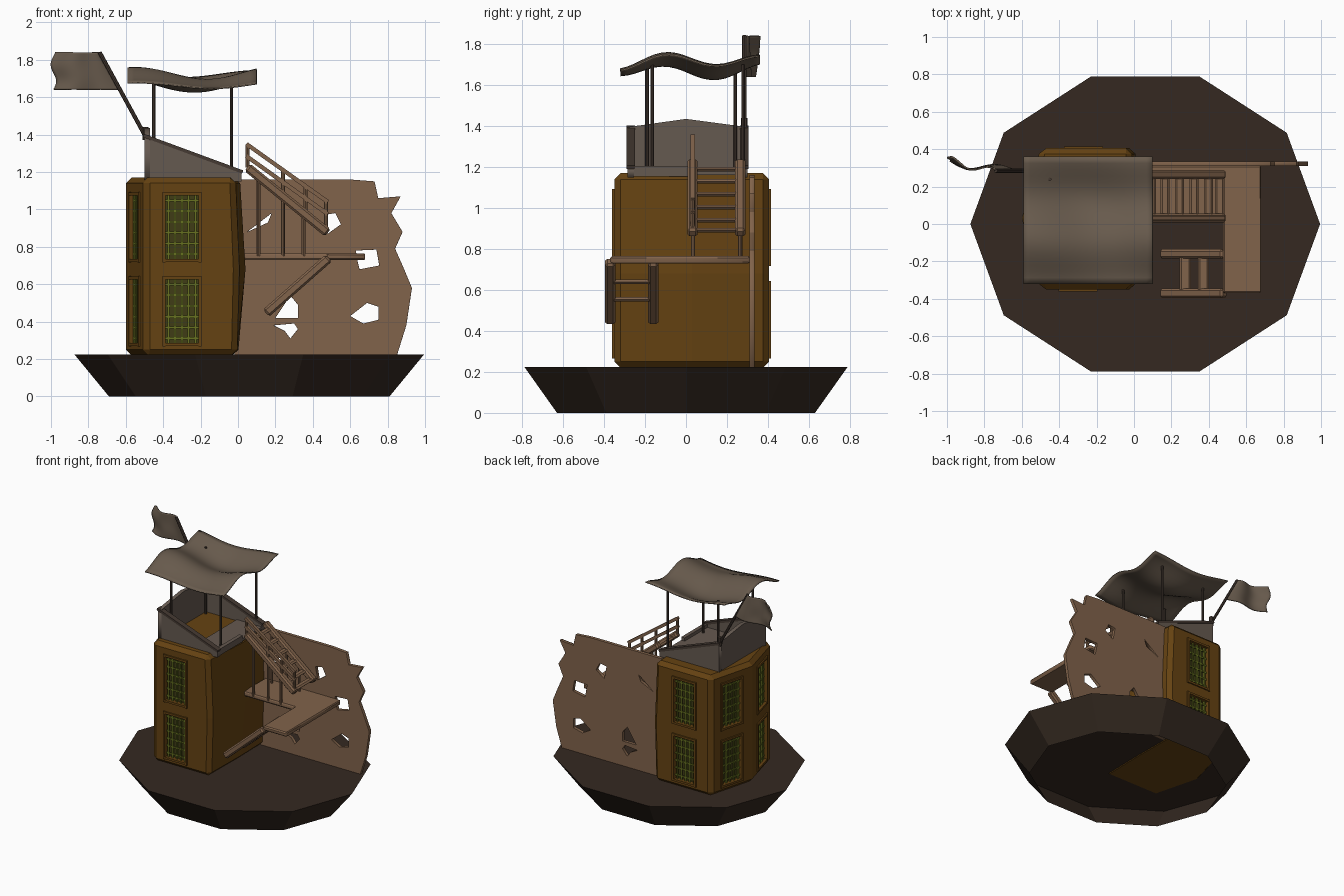
import bpy, bmesh
from math import sin, cos, pi, radians
from mathutils import Vector, Matrix

if "Cube" in bpy.data.objects:
    bpy.data.objects.remove(bpy.data.objects["Cube"])

Z = Vector((0, 0, 1))


def mat(name, *rgb):
    m = bpy.data.materials.new(name)
    m.diffuse_color = (*rgb, 1)
    m.use_nodes = True
    m.node_tree.nodes["Principled BSDF"].inputs["Base Color"].default_value = m.diffuse_color
    return m


EARTH = mat("earth", .035, .022, .015)
OCHRE = mat("ochre", .13, .055, .006)
GREEN = mat("window_green", .14, .17, .015)
GLASS = mat("dark_glass", .05, .045, .008)
WOOD = mat("wood", .22, .125, .07)
GREY = mat("weathered", .13, .10, .08)
DARK = mat("dark_wood", .06, .042, .032)
CLOTH = mat("cloth", .14, .105, .075)


def finish(name, bm, material, bevel=0):
    me = bpy.data.meshes.new(name)
    bmesh.ops.recalc_face_normals(bm, faces=bm.faces)
    bm.to_mesh(me)
    bm.free()
    me.materials.append(material)
    ob = bpy.data.objects.new(name, me)
    bpy.context.collection.objects.link(ob)
    if bevel:
        b = ob.modifiers.new("Bevel", 'BEVEL')
        b.width, b.segments, b.limit_method = bevel, 1, 'ANGLE'
        b.angle_limit = radians(35)
    return ob


def baked(ob):
    dg = bpy.context.evaluated_depsgraph_get()
    return bpy.data.meshes.new_from_object(ob.evaluated_get(dg))


def box(bm, size, M):
    bmesh.ops.create_cube(bm, size=1, matrix=M @ Matrix.Diagonal((*size, 1)))


def beam(bm, p, q, w, h):
    p, q = Vector(p), Vector(q)
    d = (q - p).normalized()
    side = d.cross(Z) if abs(d.z) < .99 else Vector((0, 1, 0))
    side.normalize()
    M = Matrix((d, side, d.cross(side))).transposed().to_4x4()
    box(bm, ((q - p).length, w, h), Matrix.Translation((p + q) / 2) @ M)


def rod(bm, p, q, r, n=8):
    p, q = Vector(p), Vector(q)
    M = Matrix.Translation((p + q) / 2) @ (q - p).to_track_quat('Z', 'Y').to_matrix().to_4x4()
    bmesh.ops.create_cone(bm, cap_ends=True, segments=n, radius1=r, radius2=r,
                          depth=(q - p).length, matrix=M)


def loft(rings, bottom=True):
    bm = bmesh.new()
    vs = [[bm.verts.new(c) for c in r] for r in rings]
    n = len(rings[0])
    for a, b in zip(vs, vs[1:]):
        for i in range(n):
            bm.faces.new((a[i], a[(i + 1) % n], b[(i + 1) % n], b[i]))
    bm.faces.new(vs[-1])
    if bottom:
        bm.faces.new(vs[0][::-1])
    return bm


XZ = Matrix.Rotation(pi / 2, 4, 'X')
YZ = Matrix(((0, 0, 1, 0), (1, 0, 0, 0), (0, 1, 0, 0), (0, 0, 0, 1)))


def plate(name, outlines, thick, M, material, bevel=0):
    """Flat slab; outlines after the first are holes."""
    cu = bpy.data.curves.new(name, 'CURVE')
    cu.dimensions, cu.fill_mode, cu.extrude = '2D', 'BOTH', thick / 2
    for pts in outlines:
        s = cu.splines.new('POLY')
        s.points.add(len(pts) - 1)
        for sp, c in zip(s.points, pts):
            sp.co = (*c, 0, 1)
        s.use_cyclic_u = True
    tmp = bpy.data.objects.new("tmp", cu)
    bpy.context.collection.objects.link(tmp)
    bpy.context.view_layer.update()
    me = baked(tmp)
    bpy.data.objects.remove(tmp)
    bm = bmesh.new()
    bm.from_mesh(me)
    bmesh.ops.remove_doubles(bm, verts=bm.verts, dist=1e-4)
    bm.transform(M)
    return finish(name, bm, material, bevel)


# Ten-sided earth base, open below
finish("base", loft([[(.06 + rx * cos(i * pi / 5), ry * sin(i * pi / 5), z) for i in range(10)]
                     for rx, ry, z in ((.75, .662, 0), (.935, .83, .225))], False), EARTH)

# Tower with pointed left side and bulging right side
tower = finish("tower", loft([[(-.5, -.35, z), (xr, -.35, z), (xm, .03, z), (xr, .405, z),
                               (-.5, .405, z), (-.6, .03, z)]
                              for z, xr, xm in ((.22, -.005, .0), (.68, .005, .04), (1.17, -.015, .01))]),
               OCHRE, .03)

# Windows: recess, frame and lattice on four faces, two storeys
cut, frame, bars, glass = (bmesh.new() for _ in range(4))
W, H = .18, .345
for c, n in (((-.30, -.35), (0, -1)), ((-.27, .405), (0, 1)),
             ((-.55, -.16), (-.38, -.1)), ((-.55, .2175), (-.375, .1))):
    n = Vector((*n, 0)).normalized()
    t = n.cross(Z)
    R = Matrix((t, n, Z)).transposed().to_4x4()
    for zc in (.455, .905):
        M = Matrix.Translation((*c, zc)) @ R
        T = lambda x, y, z: M @ Matrix.Translation((x, y, z))
        box(cut, (W, .08, H), M)
        box(glass, (W, .006, H), T(0, -.036, 0))
        for s in (-1, 1):
            box(frame, (.016, .02, H + .032), T(s * (W / 2 + .006), 0, 0))
            box(frame, (W, .02, .016), T(0, 0, s * (H / 2 + .006)))
        for i in range(5):
            box(bars, (.011, .012, H), T((i - 2) * W / 5, -.016, 0))
        for i in range(6):
            box(bars, (W, .010, .011), T(0, -.017, (i - 2.5) * H / 6))
cutter = finish("window_cutter", cut, OCHRE)
cutter.hide_render = True
b = tower.modifiers.new("Recess", 'BOOLEAN')
b.object, b.operation, b.solver = cutter, 'DIFFERENCE', 'EXACT'
bpy.context.view_layer.update()
me = baked(tower)
tower.modifiers.clear()
tower.data = me
bpy.data.objects.remove(cutter)
finish("window_frames", frame, OCHRE)
finish("window_lattice", bars, GREEN)
finish("window_glass", glass, GLASS)

# Roof parapet: sloped sides, peaked end wall, low right wall
slope = [(-.5, 1.15), (.02, 1.15), (.02, 1.195), (-.5, 1.39)]
for nm, y in (("front", -.27), ("back", .285)):
    plate("parapet_" + nm, [slope], .03, Matrix.Translation((0, y, 0)) @ XZ, GREY)
plate("parapet_end", [[(-.285, 1.13), (.3, 1.13), (.3, 1.395), (.0, 1.435), (-.285, 1.395)]],
      .03, Matrix.Translation((-.485, 0, 0)) @ YZ, GREY)
trim = bmesh.new()
for y in (-.27, .285):
    beam(trim, (-.505, y, 1.395), (.025, y, 1.2), .042, .018)
rod(trim, (-.495, .285, 1.37), (-.495, .285, 1.44), .016)
finish("parapet_trim", trim, DARK)
low = bmesh.new()
beam(low, (.005, -.27, 1.18), (.005, .03, 1.18), .03, .05)
beam(low, (-.2, .0, 1.17), (.02, .0, 1.17), .54, .02)
finish("roof_deck", low, GREY)

# Canopy posts, flag pole
posts = bmesh.new()
for x, y, z in ((-.45, -.19, 1.16), (-.45, .24, 1.16), (-.035, -.165, 1.16), (-.035, .28, 1.16)):
    rod(posts, (x, y, z), (x, y, 1.70), .009)
rod(posts, (-.5, .285, 1.40), (-.74, .285, 1.84), .011)
finish("posts", posts, DARK)


def cloth(name, f, n=20):
    bm = bmesh.new()
    bmesh.ops.create_grid(bm, x_segments=n, y_segments=n, size=.5)
    for v in bm.verts:
        v.co = f(v.co.x + .5, v.co.y + .5)
    for fc in bm.faces:
        fc.smooth = True
    s = finish(name, bm, CLOTH).modifiers.new("Solidify", 'SOLIDIFY')
    s.thickness, s.offset = .008, 0


def canopy(u, v):
    x, y = -.59 + .69 * u, -.32 + .68 * v
    return x, y, 1.695 + .025 * cos(8 * (x + .6)) + .032 * cos(13 * (y + .1)) + .012 * sin(9 * x + 7 * y)


def flag(u, v):
    x = -.63 - .11 * v
    end = -.985 + .015 * sin(7 * v)
    return x + (end - x) * u, .287 + .045 * u + .028 * sin(6.5 * u + 1.2 * v) * u ** .4, 1.64 + .2 * v


cloth("canopy", canopy)
cloth("flag", flag)

# Ruined wall with ragged holes
plate("ruined_wall", [
    [(-.02, .22), (.85, .22), (.90, .38), (.93, .58), (.88, .70), (.84, .79), (.88, .88), (.82, .98),
     (.87, 1.07), (.75, 1.06), (.73, 1.15), (.6, 1.16), (-.02, 1.16)],
    [(.48, .87), (.55, .92), (.52, .98), (.46, .97)],
    [(.63, .78), (.74, .785), (.755, .70), (.65, .68), (.64, .72)],
    [(.60, .43), (.69, .50), (.75, .48), (.75, .41), (.67, .39)],
    [(.19, .38), (.30, .39), (.32, .36), (.28, .31), (.25, .35)],
    [(.20, .42), (.32, .42), (.32, .49), (.28, .54)],
    [(.05, .88), (.16, .93), (.18, .98)]], .025, Matrix.Translation((0, .322, 0)) @ XZ, WOOD, .006)

# L-shaped landing
plate("landing", [[(.02, .03), (.475, .03), (.475, -.37), (.68, -.37), (.68, .312), (.02, .312)]],
      .036, Matrix.Translation((0, 0, .747)), WOOD, .008)


def stairs(name, p, q, ys, steps, tread):
    bm = bmesh.new()
    p, q = Vector(p), Vector(q)
    for y in ys:
        o = Vector((0, y, 0))
        beam(bm, p + o, q + o, .05, .05)
    for k in steps:
        c = p.lerp(q, k)
        beam(bm, (c.x, ys[0], c.z), (c.x, ys[1], c.z), tread, .022)
    return finish(name, bm, WOOD, .012)


stairs("upper_stairs", (.05, 0, 1.225), (.48, 0, .875), (.032, .265), (.1, .27, .45, .63, .81, .95), .05)
stairs("lower_stairs", (.15, 0, .445), (.485, 0, .74), (-.16, -.37), (.37, .66), .06)

# Stair railing and supports under the flight
rail = bmesh.new()
for d in (0, -.065):
    beam(rail, (.045, .032, 1.35 + d), (.48, .032, 1.04 + d), .022, .022)
for x in (.05, .24, .36, .47):
    z = 1.225 - (x - .05) * .814
    rod(rail, (x, .032, z), (x, .032, 1.35 - (x - .045) * .713), .011)
for x in (.11, .24, .35):
    for y in (.035, .265):
        rod(rail, (x, y, .75), (x, y, 1.225 - (x - .05) * .814), .010)
finish("stair_railing", rail, WOOD)
